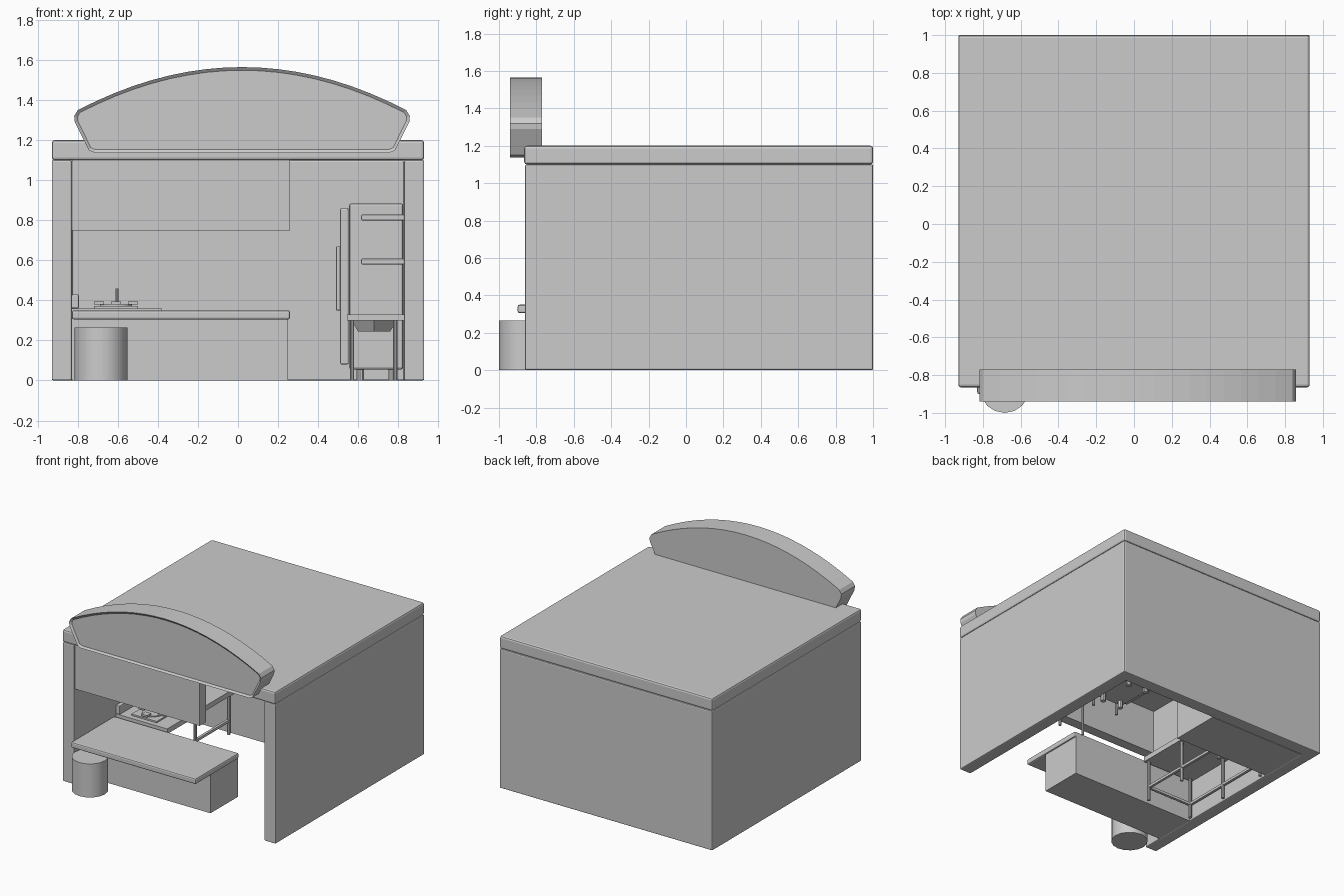
import bpy, bmesh, math
from mathutils import Vector

if "Cube" in bpy.data.objects:
    bpy.data.objects.remove(bpy.data.objects["Cube"])


def finish(name, bm, bevel=0.0, smooth=False):
    bmesh.ops.recalc_face_normals(bm, faces=bm.faces)
    me = bpy.data.meshes.new(name)
    bm.to_mesh(me)
    bm.free()
    ob = bpy.data.objects.new(name, me)
    bpy.context.collection.objects.link(ob)
    if bevel:
        mod = ob.modifiers.new("soft_edges", 'BEVEL')
        mod.width, mod.segments = bevel, 2
        mod.limit_method = 'ANGLE'
    if smooth:
        bpy.context.view_layer.objects.active = ob
        ob.select_set(True)
        bpy.ops.object.shade_smooth_by_angle(angle=math.radians(35))
        ob.select_set(False)
    return ob


def box(name, x0, x1, y0, y1, z0, z1, bevel=0.0):
    bm = bmesh.new()
    bmesh.ops.create_cube(bm, size=1)
    for v in bm.verts:
        v.co = Vector(((x0 + x1) / 2 + v.co.x * (x1 - x0),
                       (y0 + y1) / 2 + v.co.y * (y1 - y0),
                       (z0 + z1) / 2 + v.co.z * (z1 - z0)))
    return finish(name, bm, bevel)


def post(name, x, y, z0, z1, r, sides=10, r2=None):
    bm = bmesh.new()
    bmesh.ops.create_cone(bm, cap_ends=True, segments=sides, radius1=r,
                          radius2=r if r2 is None else r2, depth=z1 - z0)
    bmesh.ops.translate(bm, verts=bm.verts, vec=(x, y, (z0 + z1) / 2))
    return finish(name, bm, smooth=True)


def prism(name, pts, offset, bevel=0.0, inset=None):
    """Extrude a closed outline; optionally recess the first face."""
    bm = bmesh.new()
    face = bm.faces.new([bm.verts.new(p) for p in pts])
    ext = bmesh.ops.extrude_face_region(bm, geom=[face], use_keep_orig=True)
    bmesh.ops.translate(bm, vec=offset,
                        verts=[g for g in ext['geom'] if isinstance(g, bmesh.types.BMVert)])
    bmesh.ops.recalc_face_normals(bm, faces=bm.faces)
    if inset:
        bmesh.ops.inset_region(bm, faces=[face], thickness=inset)
        bmesh.ops.translate(bm, verts=face.verts, vec=Vector(offset).normalized() * 0.012)
    return finish(name, bm, bevel)


# Building shell: U-shaped walls and flat roof slab
walls = [(-.93, -.86), (-.93, 1), (.93, 1), (.93, -.86),
         (.83, -.86), (.83, .9), (-.83, .9), (-.83, -.86)]
prism("walls", [(x, y, 0) for x, y in walls], (0, 0, 1.1), 0.008)
box("roof", -.93, .93, -.865, 1, 1.1, 1.2, 0.014)

# Arched sign board with recessed front
half = [(.735, 1.137), (.765, 1.15), (.835, 1.29), (.838, 1.32), (.82, 1.35)]
for i in range(1, 9):
    x = .82 * (1 - i / 9)
    half.append((x, 1.35 + .215 * (1 - (x / .82) ** 2)))
outline = half + [(0, 1.565)] + [(-x, z) for x, z in reversed(half)]
prism("sign_board", [(x + .02, -.94, z) for x, z in outline], (0, .17, 0), inset=0.016)

# Hanging front panel and serving counter
box("hanging_panel", -.83, .26, -.85, -.77, .75, 1.1)
box("counter_top", -.83, .26, -.9, -.36, .305, .35, 0.01)
box("counter_base", -.83, .25, -.7, -.36, 0, .31)

# Barrel outside the counter
post("barrel", -.685, -.868, 0, .265, .132, 16)

# Low cabinet along the back wall
box("back_cabinet", -.83, .01, .5, .9, 0, .35)

# Cooking table on the left wall
box("left_table_top", -.83, -.38, -.34, .49, .32, .36)
box("left_table_splash", -.83, -.795, -.34, .49, .36, .43, 0.006)
for y in (-.32, .05, .47):
    for x in (-.8, -.41):
        post("left_table_leg", x, y, 0, .33, .013)
for x in (-.8, -.41):
    box("left_table_rail", x - .01, x + .01, -.32, .47, .1, .12)
box("left_table_cross_rail", -.8, -.41, -.33, -.31, .1, .12)

# Burner ring with pan supports and tap
box("burner_plate", -.72, -.5, -.3, -.08, .36, .372)
for dx, dy in ((-.085, 0), (.085, 0), (0, -.085), (0, .085)):
    box("pan_support", -.61 + dx - .025, -.61 + dx + .025,
        -.19 + dy - .025, -.19 + dy + .025, .38, .395)
post("burner_ring", -.61, -.19, .37, .38, .08, 16)
post("tap", -.605, .05, .36, .46, .008)

# Sink table and wall shelves on the right wall
box("right_table_top", .545, .83, .08, .5, .3, .33)
for x in (.57, .785):
    for y in (.1, .48):
        post("right_table_leg", x, y, 0, .31, .011)
post("sink_basin", .68, .29, .245, .31, .08, 4, .12)
for z in (.58, .8):
    box("wall_shelf", .615, .83, .1, .5, z, z + .028, 0.005)

# Refrigerator in the back right corner
box("fridge_body", .555, .825, .52, .9, .055, .885, 0.012)
box("fridge_door", .51, .553, .53, .89, .08, .86, 0.008)
box("fridge_handle", .49, .512, .56, .585, .35, .67, 0.004)
for x in (.61, .77):
    for y in (.57, .86):
        post("fridge_foot", x, y, 0, .06, .02)
